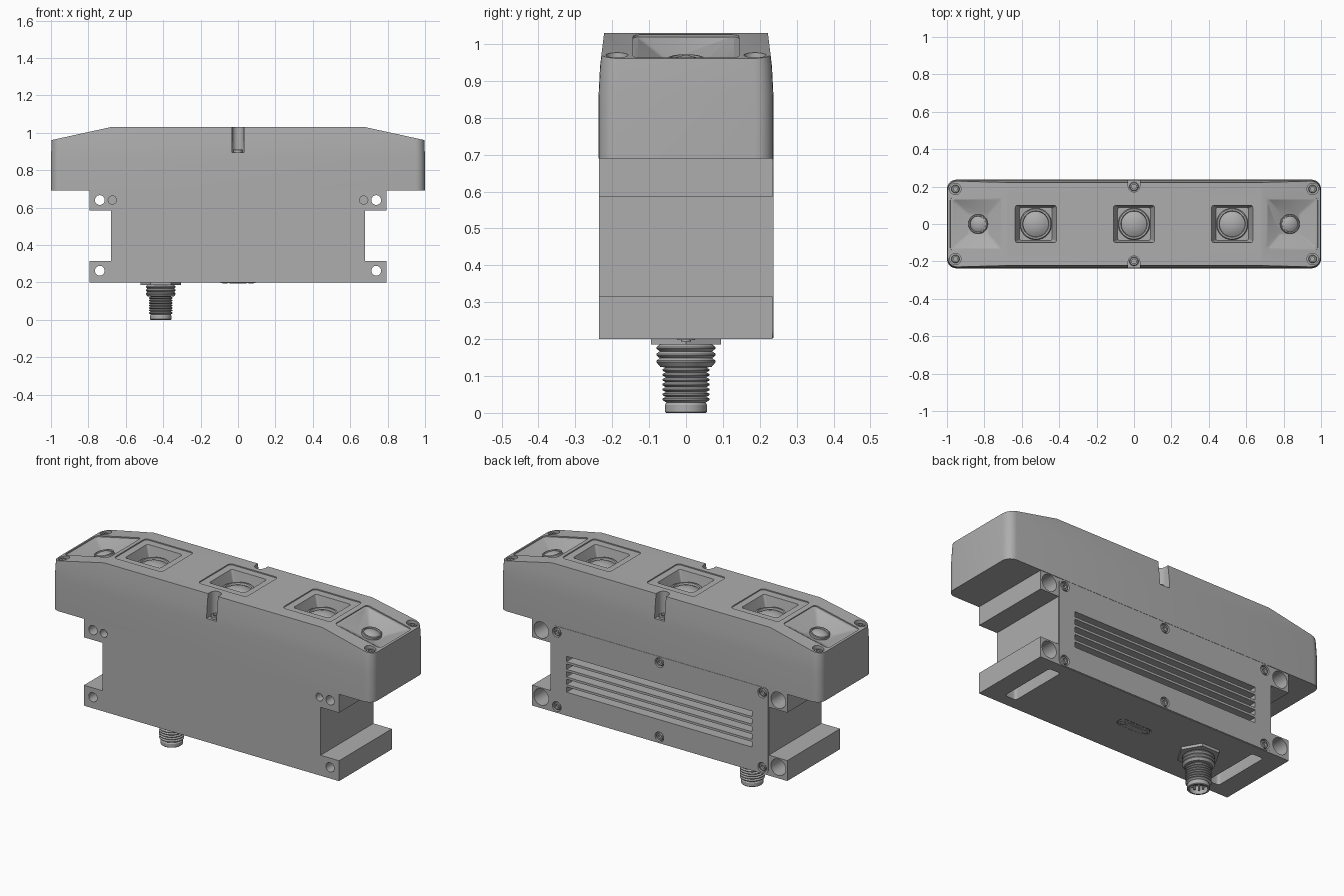
import bpy, bmesh, math
from mathutils import Matrix, Vector

if "Cube" in bpy.data.objects:
    bpy.data.objects.remove(bpy.data.objects["Cube"])

grey = bpy.data.materials.new("housing grey")
grey.use_nodes = True
grey.diffuse_color = (0.42, 0.42, 0.42, 1)
grey.node_tree.nodes["Principled BSDF"].inputs["Base Color"].default_value = (0.42, 0.42, 0.42, 1)
SIDES = (-1, 1)
TO_BACK = Matrix.Rotation(-math.pi / 2, 4, 'X')   # turns local z to +y


def finish(name, bm, matrix=None):
    bmesh.ops.recalc_face_normals(bm, faces=bm.faces)
    mesh = bpy.data.meshes.new(name)
    bm.to_mesh(mesh)
    bm.free()
    if matrix:
        mesh.transform(matrix)
    mesh.materials.append(grey)
    obj = bpy.data.objects.new(name, mesh)
    bpy.context.collection.objects.link(obj)
    return obj


def loft(name, rings, matrix=None):
    """Skin a stack of equal point rings and cap both ends."""
    bm = bmesh.new()
    loops = [[bm.verts.new(p) for p in ring] for ring in rings]
    n = len(loops[0])
    for a, b in zip(loops, loops[1:]):
        for i in range(n):
            bm.faces.new((a[i], a[(i + 1) % n], b[(i + 1) % n], b[i]))
    bm.faces.new(loops[0][::-1])
    bm.faces.new(loops[-1])
    return finish(name, bm, matrix)


def rect_ring(hx, hy, r, z, steps=6):
    """Rounded rectangle ring centred on the origin."""
    pts = []
    for k, (sx, sy) in enumerate(((1, 1), (-1, 1), (-1, -1), (1, -1))):
        for i in range(steps + 1):
            a = (k + i / steps) * math.pi / 2
            pts.append((sx * (hx - r) + r * math.cos(a), sy * (hy - r) + r * math.sin(a), z))
    return pts


def circle(r, z, n=32):
    return [(r * math.cos(2 * math.pi * i / n), r * math.sin(2 * math.pi * i / n), z) for i in range(n)]


def lathe(name, profile, matrix=None, n=32):
    return loft(name, [circle(r, z, n) for r, z in profile], matrix)


def slab(name, hx, hy, r, z0, z1, matrix=None):
    return loft(name, [rect_ring(hx, hy, r, z0), rect_ring(hx, hy, r, z1)], matrix)


def at(x, y, z, turn=None):
    m = Matrix.Translation((x, y, z))
    return m @ turn if turn else m


def cut(target, cutters):
    """Subtract each cutter and discard it."""
    for c in cutters:
        mod = target.modifiers.new("cut", 'BOOLEAN')
        mod.operation, mod.solver, mod.object = 'DIFFERENCE', 'EXACT', c
    bpy.context.view_layer.update()
    mesh = bpy.data.meshes.new_from_object(target.evaluated_get(bpy.context.evaluated_depsgraph_get()))
    target.modifiers.clear()
    target.data = mesh
    for c in cutters:
        bpy.data.objects.remove(c)


def screw(name, r, matrix):
    s = 0.5 * r
    lathe(name, [(r, 0), (r, 0.014), (0.85 * r, 0.018), (s, 0.018), (s, 0.006)], matrix, 18)


# Sensor head: drafted rounded block with sloping ends
SLOPE = math.atan2(0.07, 0.32)
head = loft("sensor_head", [rect_ring(hx, hy, 0.05, z) for hx, hy, z in (
    (1.0, 0.237, 0.69), (1.0, 0.237, 0.86), (0.997, 0.233, 0.94), (0.992, 0.222, 1.03))])
bm = bmesh.new()
bm.from_mesh(head.data)
for s in SIDES:
    res = bmesh.ops.bisect_plane(bm, geom=bm.verts[:] + bm.edges[:] + bm.faces[:], dist=1e-5,
                                 plane_co=(s * 0.68, 0, 1.03), clear_outer=True,
                                 plane_no=(s * math.sin(SLOPE), 0, math.cos(SLOPE)))
    bmesh.ops.holes_fill(bm, edges=[e for e in bm.edges if e.is_boundary], sides=0)
bmesh.ops.recalc_face_normals(bm, faces=bm.faces)
bm.to_mesh(head.data)
bm.free()


def well(matrix, hx, hy, fx, fy, bottom, depth, lens_r):
    """Shallow framed recess, funnel below it, and a lens at the bottom."""
    cuts = [slab("frame_cut", hx, hy, 0.02, -0.006, 0.05, matrix),
            loft("funnel_cut", [rect_ring(bottom, bottom, 0.008, -depth),
                                rect_ring(fx, fy, 0.012, -0.006),
                                rect_ring(fx, fy, 0.012, 0.02)], matrix)]
    k = lens_r / 0.085
    profile = [(0.085, -0.01), (0.085, 0.022), (0.08, 0.027), (0.071, 0.027), (0.068, 0.016),
               (0.05, 0.026), (0.028, 0.033), (0.008, 0.035)]
    lathe("lens", [(r * k, z * k) for r, z in profile], matrix @ at(0, 0, -depth), 40)
    return cuts


cutters = []
for x in (-0.525, 0, 0.525):
    cutters += well(at(x, 0, 1.03), 0.15, 0.143, 0.11, 0.1, 0.087, 0.075, 0.085)
for s in SIDES:
    tilt = at(s * 0.843, 0, 0.9943, Matrix.Rotation(s * SLOPE, 4, 'Y'))
    cutters += well(tilt, 0.144, 0.143, 0.132, 0.13, 0.056, 0.05, 0.052)
    # Corner screw pockets
    for t in SIDES:
        cutters.append(lathe("pocket", [(0.03, 0.945), (0.03, 1.1)], at(s * 0.955, t * 0.187, 0)))
        screw("corner_screw", 0.022, at(s * 0.955, t * 0.187, 0.943))
    # Mid-length side notches
    cutters.append(slab("notch", 0.031, 0.055, 0.0305, 0.895, 1.1, at(0, s * 0.226, 0)))
    screw("notch_screw", 0.024, at(0, s * 0.2, 0.893))
cut(head, cutters)

# Lower body with four mounting lugs
half = [(0.795, 0.2), (0.795, 0.315), (0.68, 0.315), (0.68, 0.585), (0.795, 0.585), (0.795, 0.692)]
outline = half + [(-x, z) for x, z in reversed(half)]
body = loft("lower_body", [[(x, y, z) for x, z in outline] for y in (-0.236, 0.234)])
panel = slab("back_panel", 0.677, 0.243, 0.025, 0, 0.006, at(0, 0.231, 0.446, TO_BACK))

cutters = []
for s in SIDES:
    for z in (0.2625, 0.64):
        bore = [(0.026, -0.3), (0.026, 0.1), (0.046, 0.1), (0.046, 0.3)]
        cutters.append(lathe("lug_bore", bore, at(s * 0.739, 0, z, TO_BACK)))
    cutters.append(lathe("front_hole", [(0.022, -0.3), (0.022, -0.19)], at(s * 0.672, 0, 0.64, TO_BACK)))
    cutters.append(slab("underside_slot", 0.035, 0.17, 0.015, 0.1, 0.28, at(s * 0.65, 0, 0)))
cutters.append(slab("port_cut", 0.1, 0.03, 0.028, 0.1, 0.21))
cut(body, cutters)

# Ventilation slots through the panel into the body
for target in (body, panel):
    cut(target, [slab("vent", 0.578, 0.015, 0.002, 0, 0.3, at(0, 0.15, 0.435 + 0.043 * i, TO_BACK))
                 for i in range(-2, 3)])

# Panel screws in shallow pockets
cutters = []
spots = [(x, z) for x in (-0.64, 0, 0.64) for z in (0.237, 0.655)]
for x, z in spots:
    screw("panel_screw", 0.021, at(x, 0.2175, z, TO_BACK))
for target in (body, panel):
    cut(target, [lathe("pocket", [(0.027, 0), (0.027, 0.1)], at(x, 0.218, z, TO_BACK)) for x, z in spots])

# Underside port cover
cover = slab("port_cover", 0.094, 0.025, 0.024, 0.197, 0.203)
slab("port_socket", 0.045, 0.012, 0.008, 0.194, 0.2)
for s in SIDES:
    lathe("port_screw", [(0.013, 0.193), (0.013, 0.199)], at(s * 0.07, 0, 0), 16)

# Threaded round connector: nut, two threaded sections, hollow tip with pins
CX = -0.413
lathe("connector_nut", [(0.109, 0.185), (0.109, 0.203)], at(CX, 0, 0), 6)


def thread(r, top, bottom, turns):
    pitch = (top - bottom) / turns
    pts = []
    for i in range(turns):
        z = top - i * pitch
        pts += [(r - 0.009, z), (r, z - 0.35 * pitch), (r, z - 0.6 * pitch)]
    return pts


profile = [(0.075, 0.187)] + thread(0.08, 0.185, 0.13, 3) + [(0.07, 0.125)]
profile += thread(0.064, 0.123, 0.03, 7) + [(0.053, 0.028), (0.057, 0.022), (0.057, 0.003),
                                            (0.054, 0), (0.046, 0), (0.046, 0.045)]
lathe("connector", profile, at(CX, 0, 0), 36)
for i in range(8):
    a = i * math.pi / 4
    lathe("connector_pin", [(0.005, 0.05), (0.005, 0.012)],
          at(CX + 0.03 * math.cos(a), 0.03 * math.sin(a), 0), 8)

# Soft shading with crisp edges
for obj in bpy.context.scene.objects:
    obj.select_set(obj.type == 'MESH')
bpy.context.view_layer.objects.active = head
bpy.ops.object.shade_smooth_by_angle(angle=math.radians(30))
